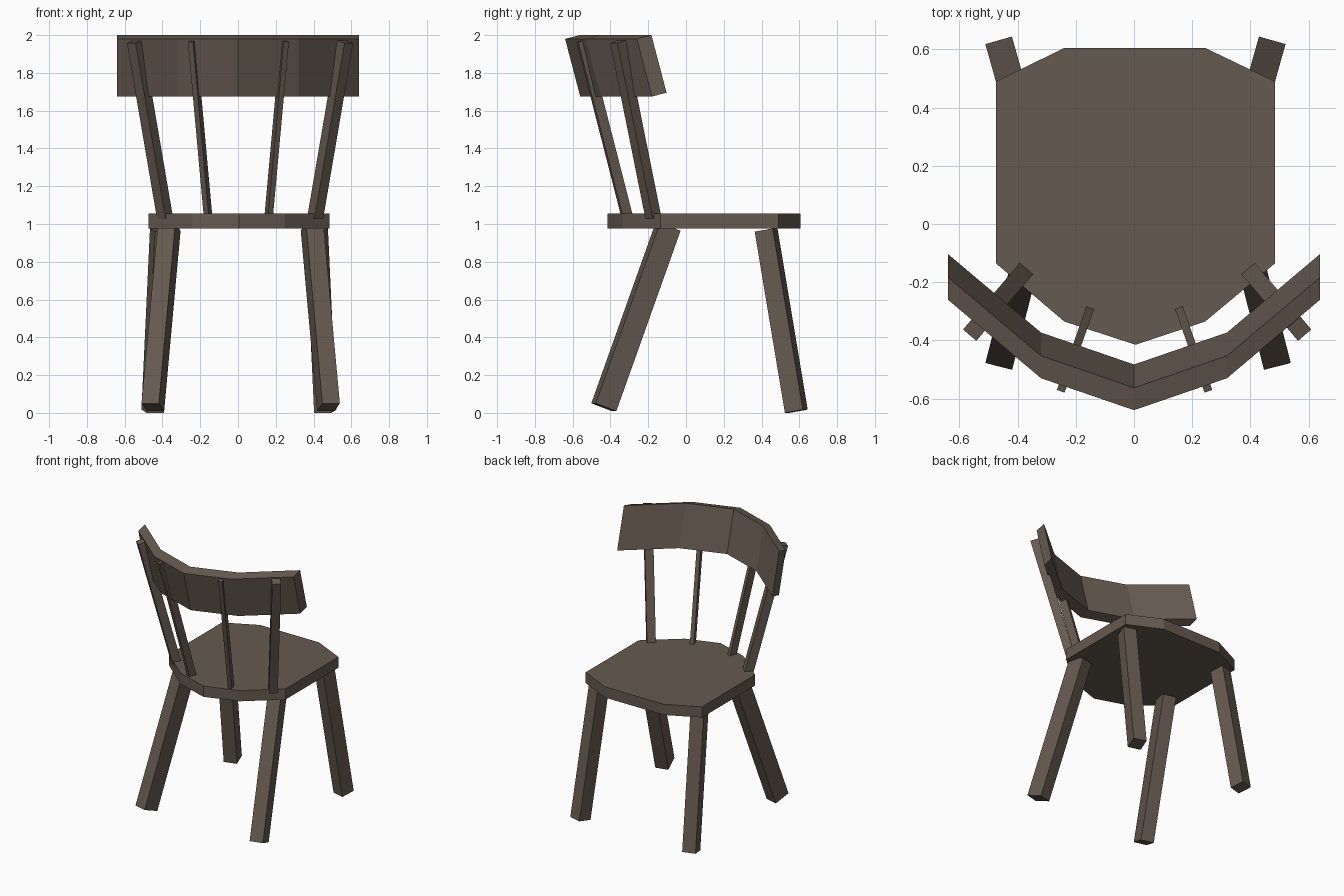
import bpy
from mathutils import Vector

if "Cube" in bpy.data.objects:
    bpy.data.objects.remove(bpy.data.objects["Cube"])

wood = bpy.data.materials.new("dark brown wood")
wood.diffuse_color = (0.13, 0.102, 0.08, 1)
wood.use_nodes = True
wood.node_tree.nodes["Principled BSDF"].inputs["Base Color"].default_value = wood.diffuse_color


def make(name, verts, faces):
    me = bpy.data.meshes.new(name)
    me.from_pydata(verts, [], faces)
    me.materials.append(wood)
    ob = bpy.data.objects.new(name, me)
    bpy.context.collection.objects.link(ob)
    return ob


def loft(name, rings):
    """Skin a list of equal rings and cap both ends."""
    n = len(rings[0])
    verts = [v for r in rings for v in r]
    faces = [tuple(reversed(range(n))), tuple(range(len(verts) - n, len(verts)))]
    for k in range(len(rings) - 1):
        for i in range(n):
            j = (i + 1) % n
            faces.append((k * n + i, k * n + j, (k + 1) * n + j, (k + 1) * n + i))
    return make(name, verts, faces)


def beam(name, bottom, top, width, depth):
    """Square-cut bar, turned to face the direction it leans in."""
    a, b = Vector(bottom), Vector(top)
    axis = (b - a).normalized()
    side = axis.cross(Vector((0, 0, 1))).normalized()
    out = axis.cross(side)
    side, out = side * width / 2, out * depth / 2
    corners = [-side - out, side - out, side + out, -side + out]
    if (corners[1] - corners[0]).cross(corners[2] - corners[1]).dot(axis) < 0:
        corners.reverse()
    loft(name, [[p + c for c in corners] for p in (a, b)])


# Seat: nine-sided slab
outline = [(0.005, -0.415), (0.245, -0.335), (0.485, -0.135), (0.485, 0.49), (0.245, 0.605),
           (-0.24, 0.605), (-0.475, 0.49), (-0.475, -0.135), (-0.24, -0.335)]
loft("seat", [[(x, y, z) for x, y in outline] for z in (0.975, 1.055)])

# Curved backrest: leaning rectangle section swept along five stations
stations = [(-0.64, -0.26), (-0.32, -0.53), (0, -0.64), (0.32, -0.53), (0.64, -0.26)]
section = [(0, 1.98), (0.08, 1.675), (0.157, 1.695), (0.077, 2.0)]
loft("backrest", [[(x, y + dy, z) for dy, z in section] for x, y in stations])

# Legs and spindles, one of each per side
for s, label in ((-1, "left"), (1, "right")):
    c = 0.005
    beam(f"{label}_leg_far", (c + s * 0.457, 0.584, 0.009), (c + s * 0.412, 0.424, 0.968), 0.095, 0.1)
    c = 0.014
    beam(f"{label}_leg_near", (c + s * 0.465, -0.435, 0.03), (c + s * 0.378, -0.095, 0.985), 0.095, 0.12)
    c = 0.011
    beam(f"{label}_outer_spindle", (c + s * 0.398, -0.173, 1.035), (c + s * 0.557, -0.36, 1.965), 0.06, 0.06)
    c = 0.002
    beam(f"{label}_inner_spindle", (c + s * 0.161, -0.313, 1.045), (c + s * 0.245, -0.55, 1.97), 0.028, 0.055)
